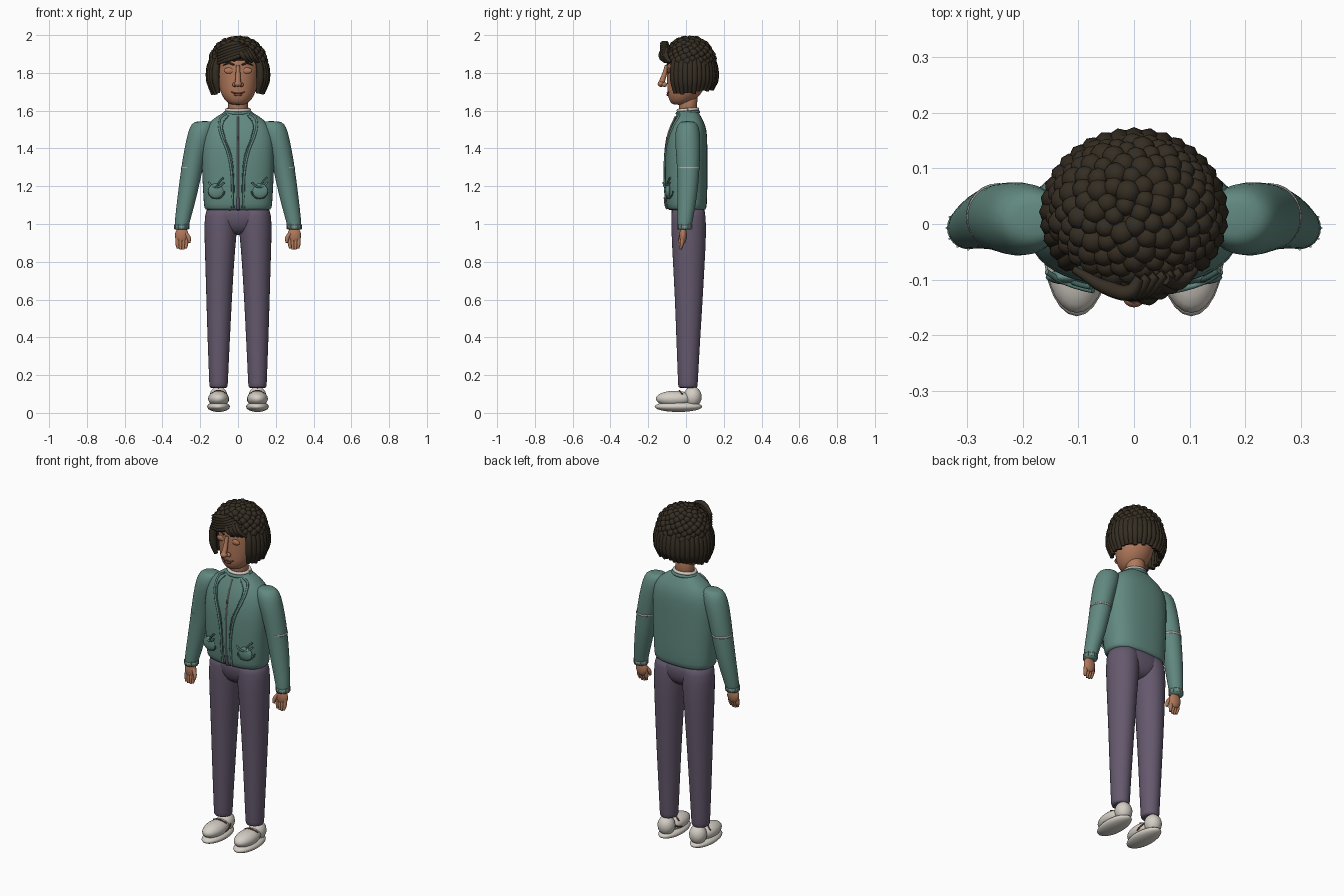
import bpy, bmesh, math, random
from mathutils import Vector, Matrix
from mathutils.bvhtree import BVHTree

random.seed(4)
if "Cube" in bpy.data.objects:
    bpy.data.objects.remove(bpy.data.objects["Cube"])


def material(name, r, g, b):
    m = bpy.data.materials.new(name)
    m.use_nodes = True
    m.diffuse_color = (r, g, b, 1)
    node = next(n for n in m.node_tree.nodes if n.type == 'BSDF_PRINCIPLED')
    node.inputs["Base Color"].default_value = (r, g, b, 1)
    return m


TEAL = material("jacket teal", .12, .25, .215)
SEAM = material("dark teal", .06, .14, .12)
PLUM = material("trouser plum", .13, .1, .155)
SKIN = material("warm skin", .44, .19, .105)
LIP = material("lip brown", .2, .06, .04)
HAIR = material("dark brown hair", .035, .026, .016)
WHITE = material("shoe white", .66, .62, .56)
GREY = material("trim grey", .42, .4, .37)


def finish(obj, mat, mirror=False, subsurf=0):
    obj.data.materials.append(mat)
    obj.data.shade_smooth()
    if mirror:
        obj.modifiers.new("mirror", 'MIRROR')
    if subsurf:
        obj.modifiers.new("smooth", 'SUBSURF').levels = subsurf
        obj.modifiers["smooth"].render_levels = subsurf
    return obj


def from_bmesh(name, bm, mat, **kw):
    bmesh.ops.recalc_face_normals(bm, faces=bm.faces)
    me = bpy.data.meshes.new(name)
    bm.to_mesh(me)
    bm.free()
    obj = bpy.data.objects.new(name, me)
    bpy.context.collection.objects.link(obj)
    return finish(obj, mat, **kw)


def loft(name, rings, mat, power=2.0, n=24, subsurf=1, mirror=False):
    """Skin horizontal rings (z, cx, cy, rx, ry) and close both ends."""
    bm = bmesh.new()
    loops = []
    for z, cx, cy, rx, ry in rings:
        loop = []
        for i in range(n):
            a = math.tau * i / n
            c, s = math.cos(a), math.sin(a)
            e = 2 / power
            loop.append(bm.verts.new((cx + rx * math.copysign(abs(c) ** e, c),
                                      cy + ry * math.copysign(abs(s) ** e, s), z)))
        loops.append(loop)
    for low, high in zip(loops, loops[1:]):
        for i in range(n):
            j = (i + 1) % n
            bm.faces.new((low[i], low[j], high[j], high[i]))
    bm.faces.new(loops[0])
    bm.faces.new(loops[-1])
    return from_bmesh(name, bm, mat, subsurf=subsurf, mirror=mirror)


def blobs(name, items, mat, mirror=False, u=24):
    """Ellipsoids given as (centre, radii)."""
    bm = bmesh.new()
    for centre, radii in items:
        m = Matrix.Translation(centre) @ Matrix.Diagonal((*radii, 1))
        bmesh.ops.create_uvsphere(bm, u_segments=u, v_segments=u // 2, radius=1, matrix=m)
    return from_bmesh(name, bm, mat, mirror=mirror)


def tubes(name, paths, radius, mat, mirror=False, taper=None):
    """Round tubes through smooth paths, turned into one mesh."""
    cu = bpy.data.curves.new(name, 'CURVE')
    cu.dimensions = '3D'
    cu.bevel_depth = radius
    cu.bevel_resolution = 2
    cu.resolution_u = 6
    cu.use_fill_caps = True
    for path in paths:
        sp = cu.splines.new('BEZIER')
        sp.bezier_points.add(len(path) - 1)
        for i, (bp, p) in enumerate(zip(sp.bezier_points, path)):
            bp.co = p
            bp.handle_left_type = bp.handle_right_type = 'AUTO'
            bp.radius = taper[i] if taper else 1
    obj = bpy.data.objects.new(name, cu)
    bpy.context.collection.objects.link(obj)
    bpy.ops.object.select_all(action='DESELECT')
    obj.select_set(True)
    bpy.context.view_layer.objects.active = obj
    bpy.ops.object.convert(target='MESH')
    return finish(bpy.context.object, mat, mirror=mirror)


def front_snapper(obj, lift):
    """Return a function that puts (x, z) points on the front of obj."""
    bpy.context.view_layer.update()
    tree = BVHTree.FromObject(obj, bpy.context.evaluated_depsgraph_get())

    def snap(x, z):
        hit = tree.ray_cast(Vector((x, -1, z)), Vector((0, 1, 0)))[0]
        return Vector((x, (hit.y if hit else -.08) - lift, z))
    return snap


# Trousers
loft("trouser_legs", [(.13, .103, .01, .044, .046), (.14, .103, .01, .049, .052),
                      (.17, .103, .01, .05, .053), (.4, .102, .012, .06, .064),
                      (.6, .1, .015, .068, .074), (.8, .097, .015, .077, .085),
                      (.95, .093, .015, .086, .093), (1.05, .088, .013, .09, .092),
                      (1.1, .08, .01, .08, .085)], PLUM, mirror=True)
loft("trouser_hips", [(.94, 0, .015, .04, .05), (.99, 0, .015, .13, .085),
                      (1.05, 0, .012, .168, .092), (1.11, 0, .01, .165, .088)], PLUM, 2.4)

# Shoes
blobs("shoe_soles", [((.103, -.04, .033), (.06, .126, .028))], WHITE, True)
blobs("shoe_uppers", [((.103, -.06, .075), (.055, .1, .042)),
                      ((.103, .035, .085), (.048, .048, .055))], WHITE, True)
tubes("shoe_laces", [[(.06, -.02, .1), (.103, -.035, .118), (.146, -.02, .1)],
                     [(.062, .02, .085), (.052, -.01, .07), (.055, -.04, .06)]], .004, LIP, True)

# Jacket body
torso = loft("jacket_body", [(1.07, 0, .005, .172, .095), (1.08, 0, .004, .18, .105),
                             (1.13, 0, .002, .184, .112), (1.3, 0, 0, .193, .114),
                             (1.42, 0, .002, .195, .112), (1.5, 0, .012, .182, .1),
                             (1.55, 0, .013, .145, .078), (1.585, 0, .012, .085, .058),
                             (1.605, 0, .01, .06, .05)], TEAL, 2.5)
sleeve = [(1.545, .175, .01, .04, .03), (1.535, .185, .01, .06, .05), (1.49, .195, .008, .07, .068),
          (1.4, .222, .01, .062, .066), (1.3, .243, .013, .058, .06), (1.15, .268, .008, .052, .053),
          (1.02, .294, -.004, .041, .04), (.985, .298, -.008, .037, .037), (.975, .298, -.008, .033, .033)]
loft("sleeves", sleeve, TEAL, mirror=True)
loft("sleeve_bands", [(1.293, .244, .013, .0585, .0605), (1.302, .2425, .013, .0585, .0605)],
     GREY, subsurf=0, mirror=True)
loft("cuffs", [(.97, .299, -.008, .037, .037), (.995, .297, -.007, .0395, .0385)],
     TEAL, subsurf=0, mirror=True)
cuff_ribs = []
for k in range(12):
    c, s = math.cos(k * math.tau / 12), math.sin(k * math.tau / 12)
    cuff_ribs.append([(.298 + .039 * c, -.007 + .039 * s, z) for z in (.973, 1)])
tubes("cuff_ribs", cuff_ribs, .002, GREY, True)

# Collar rings
for name, z, r, mat in (("collar_base", 1.59, .066, TEAL), ("collar_trim", 1.605, .06, WHITE)):
    ring = [(r * math.cos(a), .01 + .85 * r * math.sin(a), z + .004 * math.sin(a))
            for a in (i * math.tau / 16 for i in range(17))]
    tubes(name, [ring], .009, mat)

# Jacket front: lapels, zip and pockets
snap = front_snapper(torso, .002)
tubes("lapel_edges", [[snap(x, z) for x, z in ((.06, 1.585), (.09, 1.565), (.1, 1.53), (.092, 1.48),
                                               (.055, 1.38), (.035, 1.28), (.03, 1.18), (.03, 1.085))]],
      .006, TEAL, True)
tubes("lapel_seams", [[snap(x, z) for x, z in ((.05, 1.575), (.08, 1.53), (.07, 1.46), (.035, 1.36),
                                               (.024, 1.25), (.022, 1.085))]], .0025, SEAM, True)
tubes("zip", [[snap(0, 1.09 + .06 * i) for i in range(9)]], .004, GREY)
tubes("zip_gap", [[snap(0, 1.08 + .02 * i) for i in range(4)]], .009, PLUM)
blobs("zip_pull", [(snap(0, 1.45), (.006, .006, .014))], LIP, u=12)
blobs("pockets", [(snap(.115, 1.175), (.044, .014, .04))], TEAL, True)
tubes("pocket_rims", [[snap(.115 + x, 1.195 + 14 * x * x) + Vector((0, -.012, 0))
                       for x in (-.042, -.02, 0, .02, .042)]], .005, TEAL, True)
tubes("pocket_seams", [[snap(.115 + .043 * math.cos(a), 1.175 + .04 * math.sin(a))
                        for a in (-math.pi * i / 8 for i in range(9))]], .004, SEAM, True)
tubes("pocket_stems", [[snap(s * .115 + x, z) + Vector((0, -.006, 0))
                        for x, z in ((.005, 1.2), (.015, 1.22), (.038, 1.245))] for s in (-1, 1)],
      .005, SEAM)

# Hands
blobs("palms", [((.298, -.015, .94), (.036, .02, .045))], SKIN, True)
fingers = [[(.272 + .016 * i, -.018, .93), (.274 + .0155 * i, -.022, .895),
            (.276 + .014 * i, -.028, .862 + .006 * abs(i - 1.5))] for i in range(4)]
fingers.append([(.275, -.02, .95), (.26, -.03, .925), (.258, -.036, .9)])
tubes("fingers", fingers, .011, SKIN, True, (1, 1, .6))

# Neck and head
loft("neck", [(1.57, 0, .01, .055, .05), (1.63, 0, .01, .052, .046),
              (1.7, 0, .015, .055, .055)], SKIN)
head = loft("head", [(1.63, 0, -.03, .03, .035), (1.643, 0, -.025, .06, .06), (1.68, 0, -.012, .087, .086),
                     (1.72, 0, 0, .1, .1), (1.8, 0, .01, .112, .112), (1.88, 0, .012, .118, .114),
                     (1.94, 0, .012, .09, .085), (1.96, 0, .012, .05, .05)], SKIN)
snap = front_snapper(head, .002)
nose_root, nose_tip = snap(0, 1.84), Vector((0, -.132, 1.742))
tubes("nose_bridge", [[nose_root, (0, -.115, 1.79), nose_tip]], .016, SKIN, taper=(.6, .8, 1))
blobs("nose_tip", [(nose_tip, (.02, .018, .016)), ((.017, -.114, 1.738), (.013, .014, .012)),
                   ((-.017, -.114, 1.738), (.013, .014, .012))], SKIN)
blobs("eyelids", [(snap(.048, 1.812), (.026, .008, .016))], SKIN, True)
tubes("brows", [[snap(.02, 1.842), snap(.048, 1.852), snap(.08, 1.84)]], .006, HAIR, True, (.7, 1, .5))
tubes("mouth_line", [[snap(-.036, 1.699), snap(-.018, 1.692), snap(0, 1.694),
                      snap(.018, 1.692), snap(.036, 1.699)]], .0035, LIP)
blobs("lower_lip", [(snap(0, 1.684), (.022, .006, .007))], LIP)

# Hair: inner cap, curls, hanging locks and swept fringe
loft("hair_cap", [(1.85, 0, .025, .13, .125), (1.88, 0, .022, .135, .13), (1.92, 0, .02, .122, .115),
                  (1.96, 0, .02, .08, .075), (1.98, 0, .02, .03, .03)], HAIR)
bm = bmesh.new()
count = 270
for i in range(count):
    h = 1 - 2 * (i + .5) / count
    a = i * math.pi * (3 - math.sqrt(5))
    x, y = math.sqrt(1 - h * h) * math.cos(a), math.sqrt(1 - h * h) * math.sin(a)
    if h > .2 or (y > -.45 and h > .05) or (y > .25 and h > -.55):
        place = Matrix.Translation((.139 * x, .02 + .124 * y, 1.85 + .129 * h))
        bmesh.ops.create_icosphere(bm, subdivisions=2, radius=random.uniform(.018, .024), matrix=place)
from_bmesh("hair_curls", bm, HAIR)
locks = []
for i in range(27):
    a = math.radians(-38 + 256 * i / 26)
    c, s = math.cos(a), math.sin(a)
    drop = 1.69 + .025 * max(s, 0) + random.uniform(-.006, .006)
    locks.append([(r * c, .018 + .9 * r * s, z) for r, z in
                  ((.125, 1.89), (.147, 1.83), (.149, 1.76), (.133, drop))])
tubes("hair_locks", locks, .02, HAIR, taper=(.8, 1, 1, .55))
fringe = []
for i in range(6):
    d = .015 * i
    fringe.append([(.085 - d, -.085 - d / 6, 1.915 + d * .6), (.03 - d * .5, -.122, 1.9 + d * .75),
                   (-.04, -.118, 1.875 + d), (-.108, -.082, 1.85 + d)])
tubes("fringe_sweep", fringe, .014, HAIR, taper=(.6, 1, 1, .5))
tubes("fringe_side", [[(.03 + d, -.105 + d / 4, 1.93), (.055 + d, -.118 + d / 2, 1.89),
                       (.085 + d, -.095 + d / 2, 1.856)] for d in (-.03, -.01, .01, .025)],
      .014, HAIR, taper=(.8, 1, .5))
